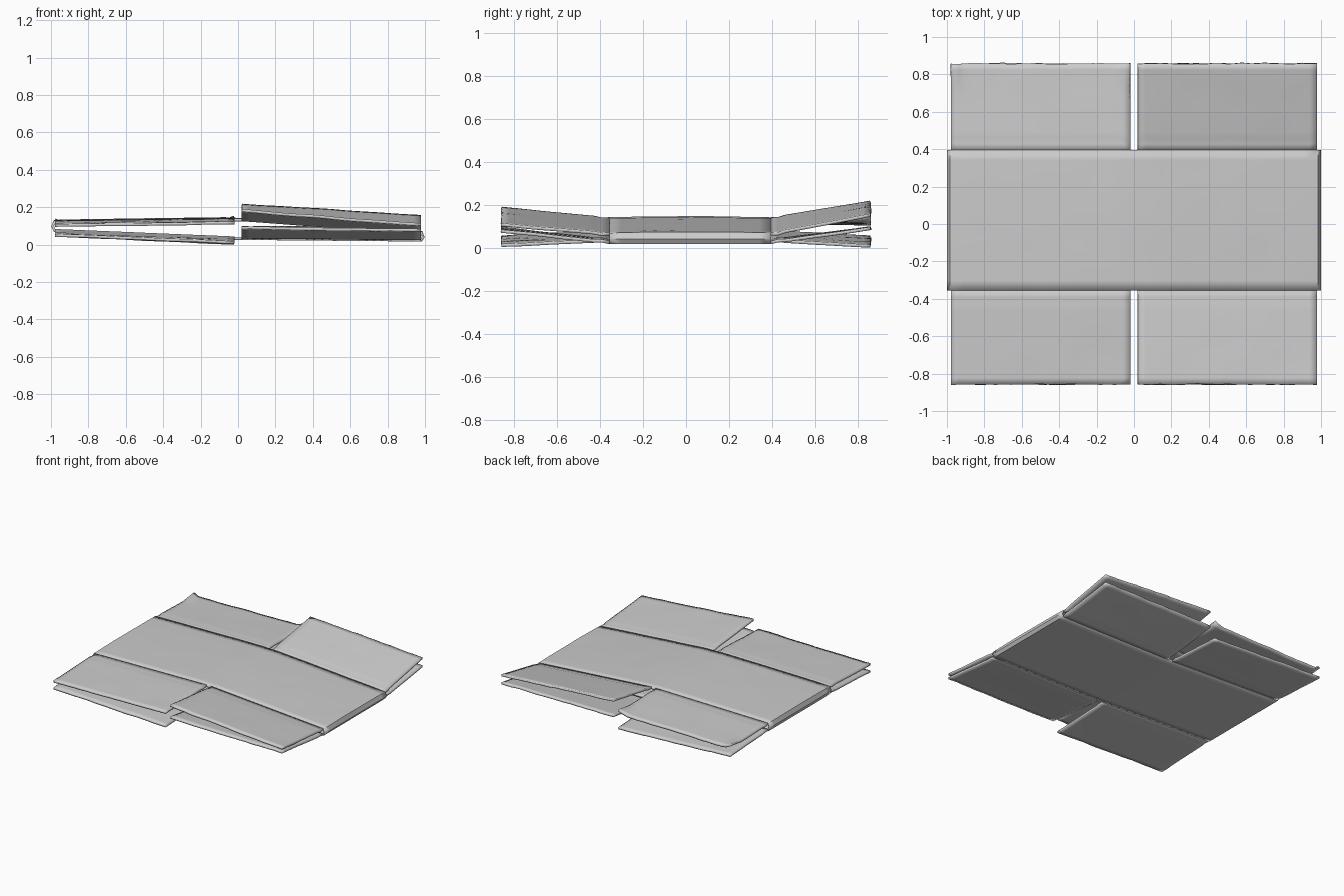
import bpy, bmesh, math
from mathutils import Vector, noise

if "Cube" in bpy.data.objects:
    bpy.data.objects.remove(bpy.data.objects["Cube"])

THICK = 0.015
Y_FRONT, Y_BACK = -0.355, 0.395      # where flaps hinge on the sleeve
END = 0.858


def lerp(a, b, t):
    return a + (b - a) * t


def top_z(x):
    return lerp(0.136, 0.062, x) if x > 0 else lerp(0.136, 0.122, -x)


def bottom_z(x):
    return lerp(0.033, 0.024, x) if x > 0 else lerp(0.033, 0.075, -x)


def wobble(x, y, seed, amount):
    return amount * noise.noise(Vector((x * 5, y * 5, seed * 7.3)))


def sheet_object(name, rows, closed=False):
    """Skin a grid of points and give it cardboard thickness."""
    bm = bmesh.new()
    grid = [[bm.verts.new(p) for p in row] for row in rows]
    n = len(grid[0])
    for r0, r1 in zip(grid, grid[1:]):
        for i in range(n if closed else n - 1):
            j = (i + 1) % n
            bm.faces.new((r0[i], r0[j], r1[j], r1[i]))
    bmesh.ops.recalc_face_normals(bm, faces=bm.faces)
    mesh = bpy.data.meshes.new(name)
    bm.to_mesh(mesh)
    bm.free()
    obj = bpy.data.objects.new(name, mesh)
    bpy.context.collection.objects.link(obj)
    mod = obj.modifiers.new("cardboard", 'SOLIDIFY')
    mod.thickness = THICK
    mod.offset = 0
    bpy.ops.object.select_all(action='DESELECT')
    obj.select_set(True)
    bpy.context.view_layer.objects.active = obj
    bpy.ops.object.shade_smooth_by_angle(angle=math.radians(30))
    return obj


# Flattened sleeve: closed loop folded at both sides
xs = [-0.98 + 1.96 * i / 28 for i in range(29)]
sleeve = []
for k in range(15):
    t = k / 14
    y = lerp(Y_FRONT, Y_BACK, t)
    bulge = 0.004 * math.sin(math.pi * t)
    row = [(x, y, top_z(x) + bulge - (0.004 if abs(x) < 0.01 else 0)
            + wobble(x, y, 1, 0.002)) for x in xs]
    row.append((0.991, y, 0.041))
    row += [(x, y, bottom_z(x)) for x in reversed(xs)]
    row.append((-0.991, y, 0.099))
    sleeve.append(row)
sheet_object("box_sleeve", sleeve, closed=True)


# Flaps: hinge on the sleeve, free edge from outer corner height to inner corner height
def flap(name, side, end_sign, layer, z_outer, z_inner, seed, curl=0.0):
    base = top_z if layer == "top" else bottom_z
    y0 = Y_FRONT if end_sign < 0 else Y_BACK
    y1 = END * end_sign
    rows = []
    for k in range(15):
        t = k / 14
        row = []
        for i in range(25):
            u = i / 24                       # 0 at the centre slot, 1 outside
            x = side * lerp(0.02, 0.978, u)
            y = lerp(y0, y1, t)
            if k == 14:
                y += wobble(x * 3, y, seed, 0.006)
            z = lerp(base(x), lerp(z_inner, z_outer, u), t)
            z += wobble(x, y, seed, 0.004) * t
            if k == 1:                       # pressed crease
                z += -0.005 if layer == "top" else 0.004
            # crumpled free corners
            corner = max(0, 1 - u / 0.07) + max(0, 1 - (1 - u) / 0.05)
            z += curl * corner * max(0, (t - 0.7) / 0.3)
            row.append((x, y, max(z, THICK / 2)))
        rows.append(row)
    sheet_object(name, rows)


FLAPS = [
    ("front_right_upper_flap", 1, -1, "top", 0.105, 0.182, 0),
    ("front_right_lower_flap", 1, -1, "bottom", 0.078, 0.09, 0),
    ("front_left_upper_flap", -1, -1, "top", 0.102, 0.116, 0),
    ("front_left_lower_flap", -1, -1, "bottom", 0.05, 0.012, 0),
    ("back_right_upper_flap", 1, 1, "top", 0.152, 0.212, 0),
    ("back_right_lower_flap", 1, 1, "bottom", 0.09, 0.092, 0),
    ("back_left_upper_flap", -1, 1, "top", 0.108, 0.122, 0.025),
    ("back_left_lower_flap", -1, 1, "bottom", 0.05, 0.008, 0),
]
for s, (name, side, end, layer, zo, zi, curl) in enumerate(FLAPS):
    flap(name, side, end, layer, zo, zi, s + 2, curl)
